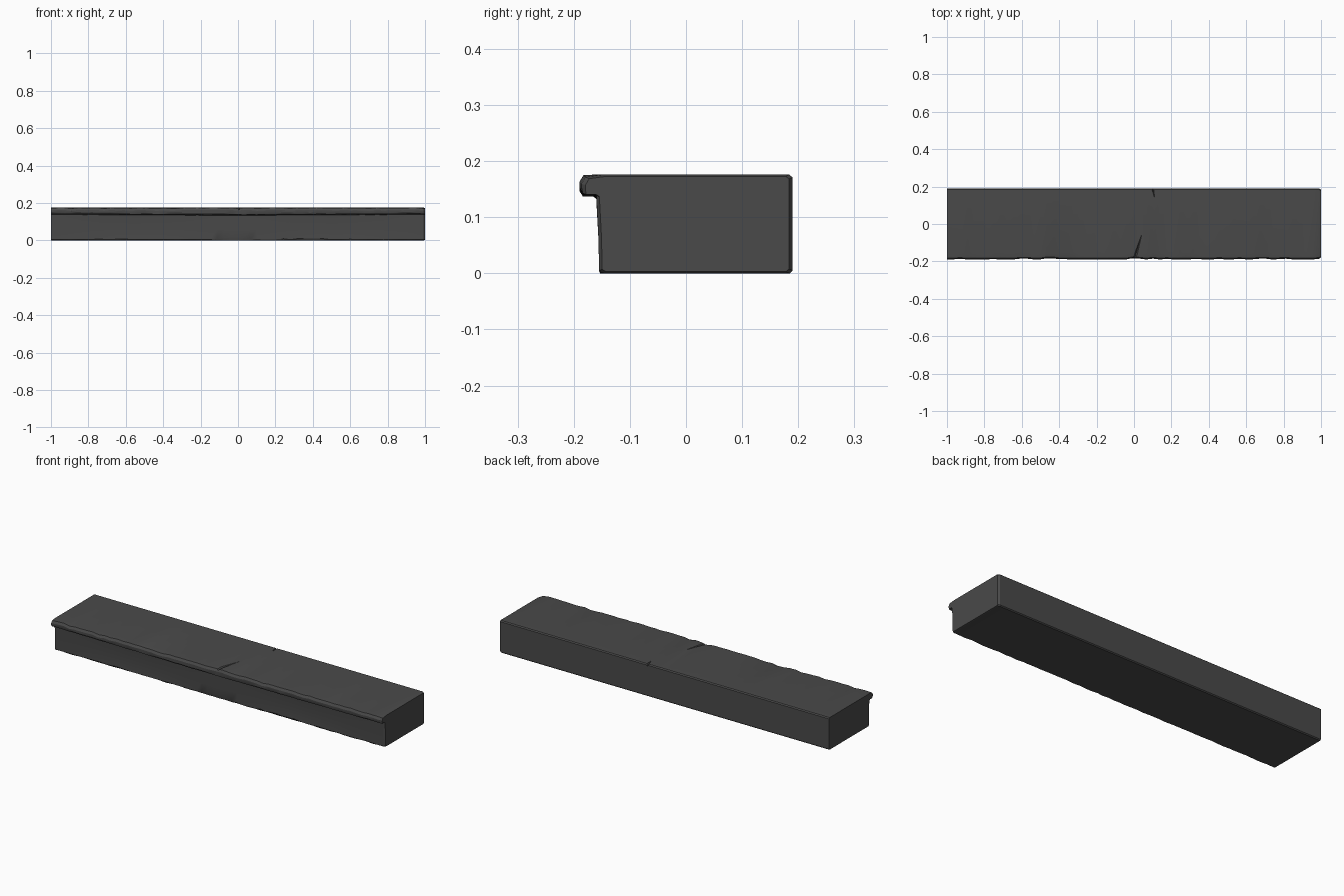
import bpy, bmesh, math, random
from mathutils import Vector

if "Cube" in bpy.data.objects:
    bpy.data.objects.remove(bpy.data.objects["Cube"])

random.seed(7)

stone = bpy.data.materials.new("dark grey stone")
stone.diffuse_color = (0.068, 0.068, 0.068, 1)
stone.use_nodes = True
stone.node_tree.nodes["Principled BSDF"].inputs["Base Color"].default_value = stone.diffuse_color


def make_object(name, bm):
    bmesh.ops.recalc_face_normals(bm, faces=bm.faces)
    mesh = bpy.data.meshes.new(name)
    bm.to_mesh(mesh)
    bm.free()
    mesh.materials.append(stone)
    obj = bpy.data.objects.new(name, mesh)
    bpy.context.collection.objects.link(obj)
    return obj


def chip(x, centre, half_width):
    return max(0.0, 1 - abs(x - centre) / half_width)


def section(x):
    """Worn cross-section (y, z) of the step at position x."""
    r = random.random
    low = 0.006 * r() ** 3 + 0.02 * chip(x, -0.02, 0.09) + 0.008 * chip(x, 0.43, 0.06)
    nose = 0.005 * r() ** 2 + 0.009 * chip(x, 0.0, 0.04) + 0.004 * chip(x, -0.45, 0.06)
    top = 0.005 * r() ** 2
    under = 0.138 + 0.006 * abs(x) + 0.002 * r()
    return [
        (-0.147 - 0.006 * r(), 0.0), (-0.155, 0.004 + low),
        (-0.156 + 0.008 * math.sin(3 * x) ** 2 * 0.5, 0.06),
        (-0.160, under - 0.006), (-0.166, under - 0.002),
        (-0.184, under - 0.002), (-0.190 + nose, under + 0.007),
        (-0.190 + nose, 0.163 - top), (-0.183 + nose, 0.175 - top),
        (-0.165 + 0.02 * r(), 0.176),
        (0.184, 0.176), (0.190, 0.171), (0.190, 0.005), (0.185, 0.0)]


# Step body: worn profile lofted along its length, chamfered at the right end
bm = bmesh.new()
xs = [-1 + 1.99 * i / 56 for i in range(57)]
rings = []
for x in xs:
    rings.append([bm.verts.new((x, y, z)) for y, z in section(x)])
end = []
for v in rings[-1]:
    y, z = v.co.y, v.co.z
    end.append(bm.verts.new((1.0, y * 0.965, 0.09 + (z - 0.09) * 0.965)))
rings.append(end)
n = len(end)
for a, b in zip(rings, rings[1:]):
    for i in range(n):
        j = (i + 1) % n
        bm.faces.new((a[i], a[j], b[j], b[i]))
bm.faces.new(rings[0])
bm.faces.new(rings[-1])
step = make_object("stone_step", bm)


def crack(name, start, tip, width, depth):
    """Tapered V-shaped cutter running across the top from start to tip."""
    a, b = Vector(start), Vector(tip)
    d = (b - a).normalized()
    side = Vector((-d.y, d.x)) * width
    bm = bmesh.new()
    top = [bm.verts.new((p.x, p.y, 0.19)) for p in (a + side, a - side, b)]
    low = bm.verts.new((a.x, a.y, 0.176 - depth))
    bm.faces.new(top)
    for i in range(3):
        bm.faces.new((top[i], top[(i + 1) % 3], low))
    cutter = make_object(name, bm)
    cutter.hide_render = True
    cutter.hide_set(True)
    cut = step.modifiers.new(name, "BOOLEAN")
    cut.operation = "DIFFERENCE"
    cut.object = cutter
    cut.solver = "EXACT"


# Cracks in the tread, from the front and back edges
crack("front_crack_cutter", (0.0, -0.195), (0.085, 0.09), 0.02, 0.014)
crack("back_crack_cutter", (0.10, 0.195), (0.118, 0.09), 0.014, 0.014)

# Bake the cuts and drop the cutters
bpy.context.view_layer.objects.active = step
step.select_set(True)
for m in list(step.modifiers):
    cutter = m.object
    bpy.ops.object.modifier_apply(modifier=m.name)
    bpy.data.objects.remove(cutter)
bpy.ops.object.shade_smooth_by_angle(angle=math.radians(25))
